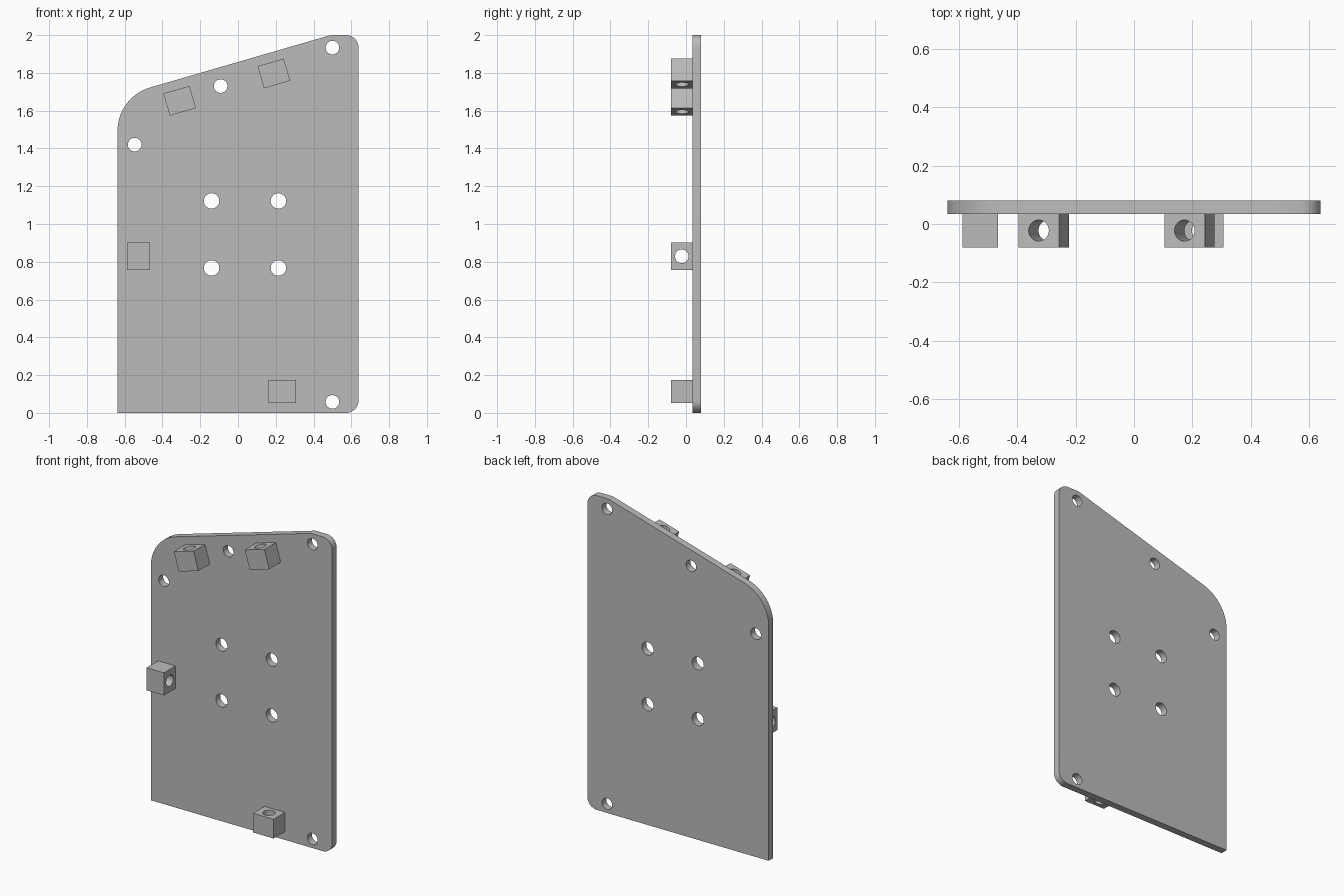
import bpy, bmesh, math
from mathutils import Matrix, Vector

cube = bpy.data.objects.get("Cube")
if cube:
    bpy.data.objects.remove(cube, do_unlink=True)

grey = bpy.data.materials.new("plain grey")
grey.use_nodes = True
GREY = (0.5, 0.5, 0.5, 1.0)
grey.diffuse_color = GREY
grey.node_tree.nodes["Principled BSDF"].inputs["Base Color"].default_value = GREY


def arc(cx, cy, r, start, end, steps):
    """Points on an arc, angles in degrees."""
    return [(cx + r * math.cos(math.radians(start + (end - start) * i / steps)),
             cy + r * math.sin(math.radians(start + (end - start) * i / steps)))
            for i in range(steps + 1)]


def circle(cx, cy, r, steps=32):
    return arc(cx, cy, r, 0, 360, steps)[:-1]


def pierced_solid(name, loops, depth, matrix):
    """Fill an outline (first loop) with holes (other loops), extrude along +z, place it."""
    bm = bmesh.new()
    for loop in loops:
        verts = [bm.verts.new((x, y, 0)) for x, y in loop]
        for a, b in zip(verts, verts[1:] + verts[:1]):
            bm.edges.new((a, b))
    bmesh.ops.triangle_fill(bm, edges=bm.edges[:], use_beauty=True, normal=(0, 0, 1))
    result = bmesh.ops.extrude_face_region(bm, geom=bm.faces[:], use_keep_orig=True)
    top = [v for v in result["geom"] if isinstance(v, bmesh.types.BMVert)]
    bmesh.ops.translate(bm, verts=top, vec=(0, 0, depth))
    bmesh.ops.transform(bm, matrix=matrix, verts=bm.verts[:])
    bmesh.ops.recalc_face_normals(bm, faces=bm.faces[:])
    mesh = bpy.data.meshes.new(name)
    bm.to_mesh(mesh)
    bm.free()
    mesh.materials.append(grey)
    obj = bpy.data.objects.new(name, mesh)
    bpy.context.collection.objects.link(obj)
    bpy.ops.object.select_all(action='DESELECT')
    obj.select_set(True)
    bpy.context.view_layer.objects.active = obj
    bpy.ops.object.shade_smooth_by_angle(angle=math.radians(30))
    return obj


FRONT, PLATE, BACK = -0.08, 0.035, 0.08   # y of block fronts, plate front, plate back
SLOPE = 16.1                              # tilt of the top edge in degrees

# Back plate: outline in x, z with a sloping top edge and three rounded corners
outline = [(-0.638, 0.0)]
outline += arc(0.572, 0.066, 0.066, -90, 0, 10)
outline += arc(0.572, 1.934, 0.066, 0, 90, 10)
outline += arc(0.5, 1.934, 0.066, 90, 90 + SLOPE, 4)
outline += arc(-0.399, 1.493, 0.239, 90 + SLOPE, 180, 16)
holes = [circle(x, z, 0.036) for x, z in
         ((0.5, 1.934), (0.5, 0.058), (-0.092, 1.73), (-0.547, 1.42))]
holes += [circle(x, z, 0.041) for x in (-0.14, 0.214) for z in (0.767, 1.122)]
upright = Matrix.Translation((0, BACK, 0)) @ Matrix.Rotation(math.radians(90), 4, 'X')
pierced_solid("back_plate", [outline] + holes, BACK - PLATE, upright)

# Guide blocks: drilled along their short axis, turned about y on the plate's front
W, H = 0.144, 0.122
section = [(-W / 2, FRONT), (W / 2, FRONT), (W / 2, PLATE), (-W / 2, PLATE)]
bore = circle(0, (FRONT + PLATE) / 2, 0.036)
for name, x, z, angle in (("upper_right_block", -0.309, 1.652, SLOPE),
                          ("upper_left_block", 0.19, 1.797, SLOPE),
                          ("side_block", -0.526, 0.829, 90),
                          ("bottom_block", 0.234, 0.114, 0)):
    place = (Matrix.Translation((x, 0, z))
             @ Matrix.Rotation(math.radians(-angle), 4, 'Y')
             @ Matrix.Translation((0, 0, -H / 2)))
    pierced_solid(name, [section, bore], H, place)
